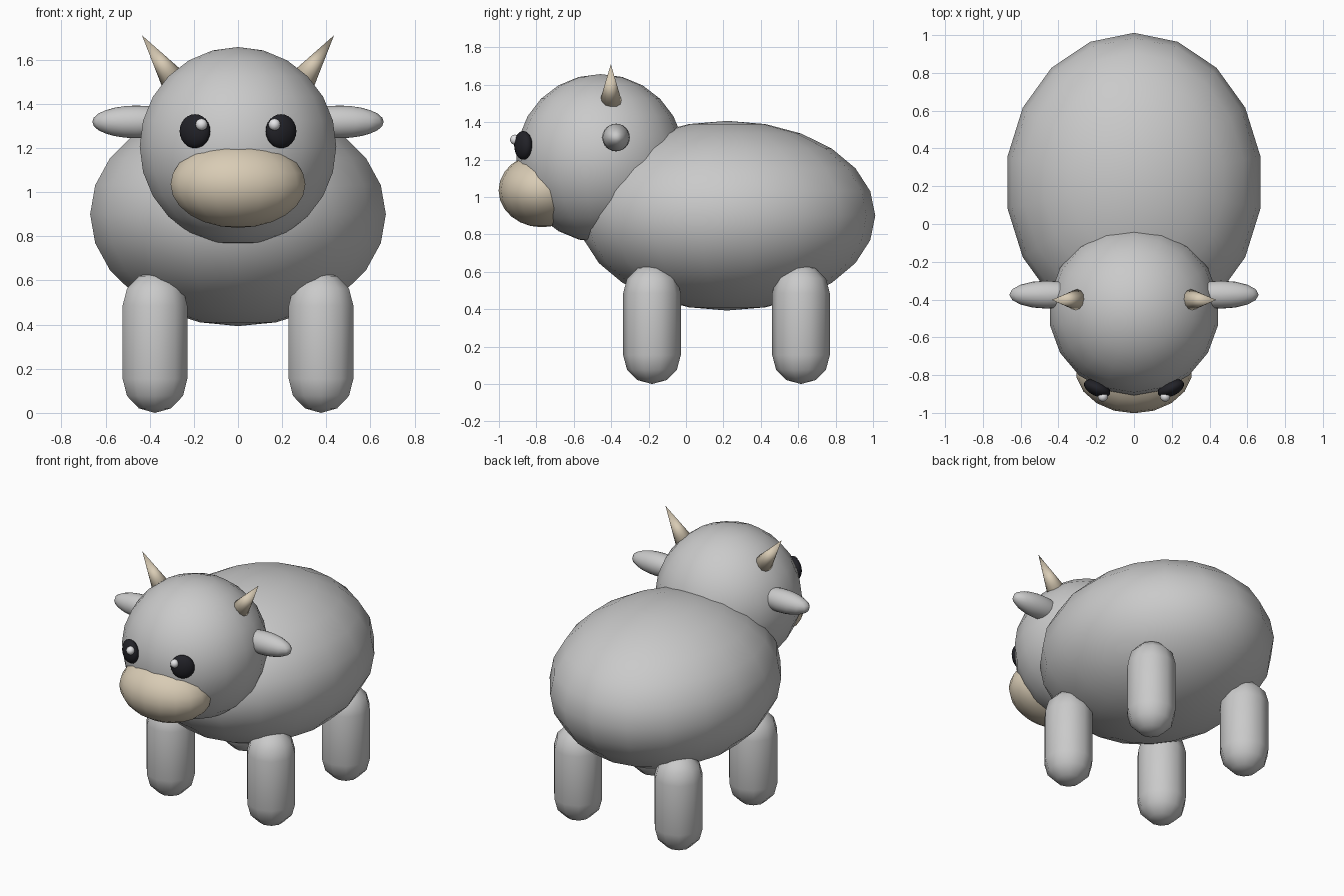
import bpy, bmesh, math
from mathutils import Matrix, Vector

if "Cube" in bpy.data.objects:
    bpy.data.objects.remove(bpy.data.objects["Cube"])


def material(name, rgb):
    m = bpy.data.materials.new(name)
    m.diffuse_color = (*rgb, 1.0)
    m.use_nodes = True
    m.node_tree.nodes["Principled BSDF"].inputs["Base Color"].default_value = m.diffuse_color
    return m


GREY = material("grey hide", (0.59, 0.59, 0.59))
BEIGE = material("beige horn and muzzle", (0.69, 0.60, 0.46))
BLACK = material("dark eye", (0.016, 0.016, 0.021))
WHITE = material("white glint", (0.85, 0.85, 0.87))


def finish(name, bm, mat):
    bmesh.ops.recalc_face_normals(bm, faces=bm.faces)
    for f in bm.faces:
        f.smooth = True
    me = bpy.data.meshes.new(name)
    bm.to_mesh(me)
    bm.free()
    me.materials.append(mat)
    ob = bpy.data.objects.new(name, me)
    bpy.context.collection.objects.link(ob)
    return ob


def ellipsoid(name, centre, radii, mat, segs=18, rings=12, turn=0.0):
    bm = bmesh.new()
    bmesh.ops.create_uvsphere(bm, u_segments=segs, v_segments=rings, radius=1.0)
    bm.transform(Matrix.Translation(centre) @ Matrix.Rotation(turn, 4, 'Z')
                 @ Matrix.Diagonal((*radii, 1.0)))
    return finish(name, bm, mat)


def capsule(name, x, y, radius, height, mat, segs=10, cap=3):
    # Round-ended post standing on the ground
    bm = bmesh.new()
    bmesh.ops.create_uvsphere(bm, u_segments=segs, v_segments=cap * 2, radius=radius)
    eq = [e for e in bm.edges if all(abs(v.co.z) < 1e-5 for v in e.verts)]
    bmesh.ops.split_edges(bm, edges=eq)
    for f in bm.faces:
        up = f.calc_center_median().z > 0
        for v in f.verts:
            v.tag = up
    for v in bm.verts:
        v.co.z += (height - radius) if v.tag else radius
    bmesh.ops.bridge_loops(bm, edges=[e for e in bm.edges if e.is_boundary])
    bm.transform(Matrix.Translation((x, y, 0)))
    return finish(name, bm, mat)


def horn(name, tip, direction, length, radius, mat):
    bm = bmesh.new()
    bmesh.ops.create_cone(bm, cap_ends=True, segments=12, radius1=radius,
                          radius2=0.0, depth=length)
    d = Vector(direction).normalized()
    rot = Vector((0, 0, 1)).rotation_difference(d).to_matrix().to_4x4()
    bm.transform(Matrix.Translation(Vector(tip) - d * length / 2) @ rot)
    return finish(name, bm, mat)


# Body, head and muzzle
ellipsoid("body", (0, 0.22, 0.90), (0.68, 0.792, 0.507), GREY)
ellipsoid("head", (0, -0.457, 1.207), (0.452, 0.45, 0.45), GREY)
ellipsoid("muzzle", (0, -0.77, 1.035), (0.31, 0.232, 0.197), BEIGE)

# Paired parts
for side, s in (("left", 1), ("right", -1)):
    ellipsoid(side + "_ear", (s * 0.46, -0.374, 1.318), (0.2, 0.074, 0.074), GREY, 16, 12)
    ellipsoid(side + "_eye", (s * 0.195, -0.87, 1.276), (0.075, 0.041, 0.077),
              BLACK, 16, 12, turn=s * math.radians(25))
    ellipsoid(side + "_eye_glint", (s * 0.165, -0.914, 1.306), (0.027, 0.027, 0.027),
              WHITE, 12, 8)
    horn(side + "_horn", (s * 0.435, -0.402, 1.71), (s * 0.575, 0, 0.82), 0.28, 0.068, BEIGE)
    for end, y in (("front", -0.182), ("back", 0.615)):
        capsule(f"{side}_{end}_leg", s * 0.376, y, 0.154, 0.64, GREY)
